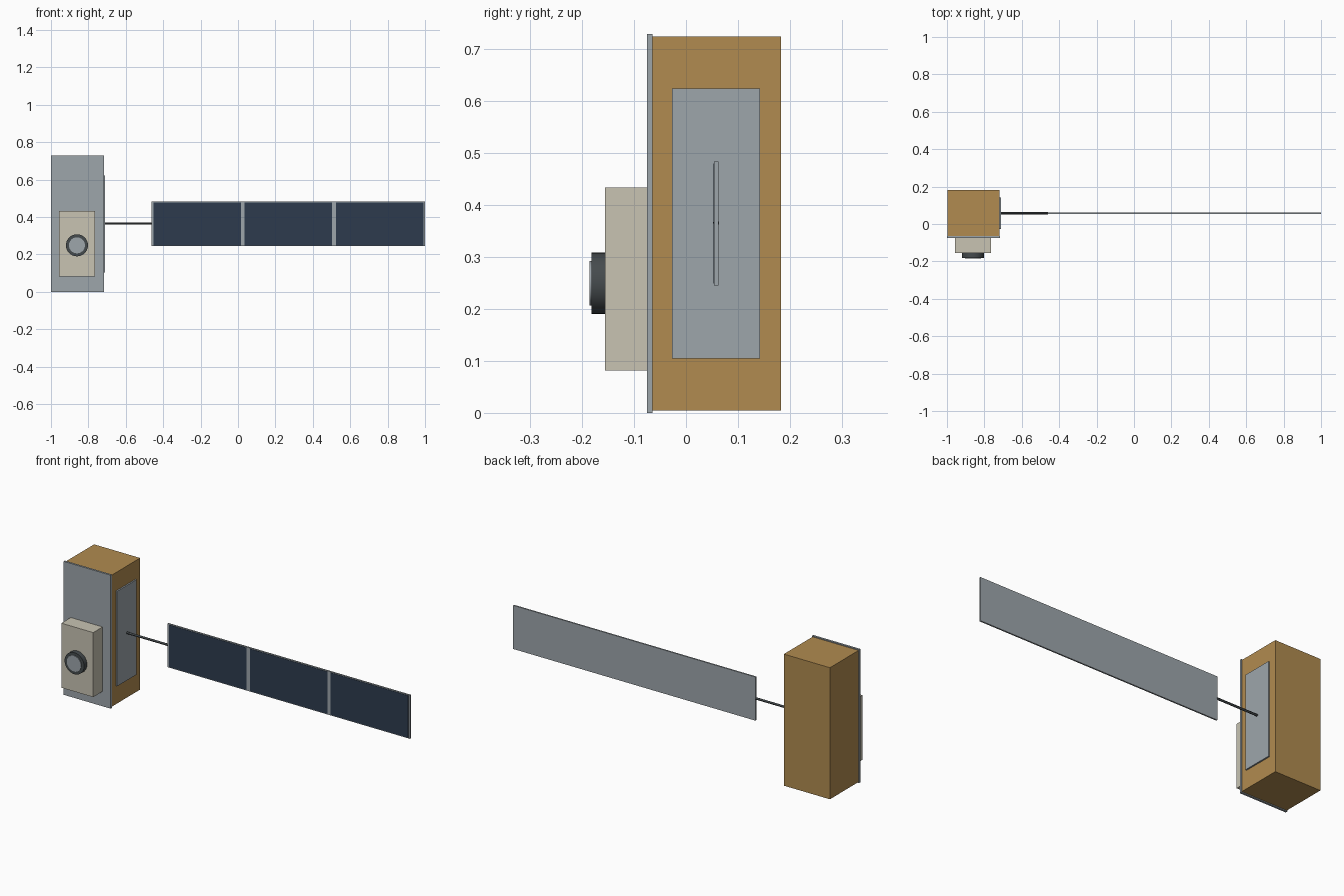
import bpy
from math import pi

cube = bpy.data.objects.get("Cube")
if cube:
    bpy.data.objects.remove(cube, do_unlink=True)


def material(name, rgb):
    mat = bpy.data.materials.new(name)
    mat.use_nodes = True
    mat.diffuse_color = (*rgb, 1)
    mat.node_tree.nodes["Principled BSDF"].inputs["Base Color"].default_value = (*rgb, 1)
    return mat


GOLD = material("gold foil", (0.44, 0.26, 0.08))
GREY = material("light grey metal", (0.34, 0.38, 0.41))
BEIGE = material("warm white", (0.58, 0.55, 0.45))
DARK = material("dark grey metal", (0.06, 0.07, 0.075))
NAVY = material("solar cell navy", (0.026, 0.044, 0.076))


def box(name, x, y, z, mat):
    """Box from (min, max) pairs on each axis."""
    bpy.ops.mesh.primitive_cube_add(size=1, location=[sum(r) / 2 for r in (x, y, z)])
    ob = bpy.context.object
    ob.name = name
    ob.scale = [r[1] - r[0] for r in (x, y, z)]
    bpy.ops.object.transform_apply(location=False, rotation=False, scale=True)
    ob.data.materials.append(mat)
    return ob


def cylinder(name, center, radius, depth, rotation, mat, sides=32):
    bpy.ops.mesh.primitive_cylinder_add(vertices=sides, radius=radius, depth=depth,
                                        location=center, rotation=rotation)
    ob = bpy.context.object
    ob.name = name
    ob.data.materials.append(mat)
    bpy.ops.object.shade_smooth_by_angle()
    return ob


# Main body with front and side plates
box("body", (-0.997, -0.719), (-0.065, 0.183), (0.005, 0.723), GOLD)
box("front_plate", (-1, -0.716), (-0.075, -0.064), (0, 0.728), GREY)
box("side_plate", (-0.722, -0.711), (-0.027, 0.142), (0.105, 0.623), GREY)

# Instrument housing and lens
LENS_X, LENS_Z = -0.861, 0.249
FACING_FRONT = (pi / 2, 0, 0)
box("instrument_housing", (-0.957, -0.765), (-0.156, -0.074), (0.081, 0.433), BEIGE)
cylinder("lens_barrel", (LENS_X, -0.168, LENS_Z), 0.059, 0.027, FACING_FRONT, DARK)
cylinder("lens_glass", (LENS_X, -0.181, LENS_Z), 0.043, 0.008, FACING_FRONT, GREY)

# Boom carrying the solar wing
cylinder("boom", (-0.59, 0.058, 0.365), 0.006, 0.26, (0, pi / 2, 0), DARK, 12)

# Solar wing: backing panel and three cell plates
box("wing_panel", (-0.463, 1), (0.054, 0.062), (0.245, 0.483), GREY)
CELL_START, CELL_WIDTH, CELL_STEP = -0.453, 0.468, 0.488
for i in range(3):
    left = CELL_START + i * CELL_STEP
    box(f"solar_cells_{i + 1}", (left, left + CELL_WIDTH), (0.0525, 0.055),
        (0.249, 0.479), NAVY)
